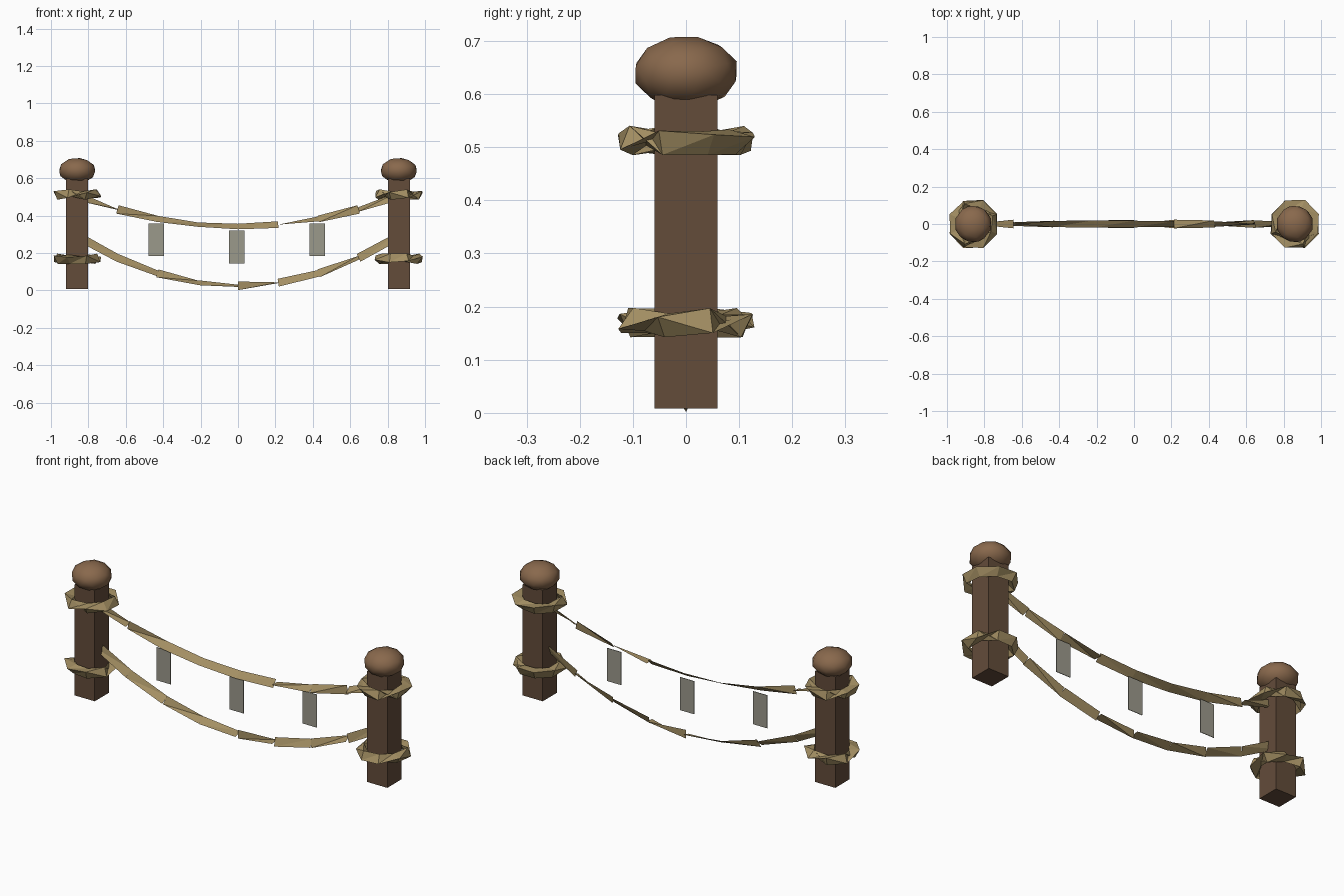
import bpy, bmesh, math, random
from mathutils import Matrix, Vector

random.seed(4)
if "Cube" in bpy.data.objects:
    bpy.data.objects.remove(bpy.data.objects["Cube"])


def material(name, rgb):
    m = bpy.data.materials.new(name)
    m.use_nodes = True
    m.diffuse_color = (*rgb, 1)
    bsdf = m.node_tree.nodes["Principled BSDF"]
    bsdf.inputs["Base Color"].default_value = (*rgb, 1)
    bsdf.inputs["Roughness"].default_value = 0.9
    return m


POST = material("dark_wood", (0.125, 0.072, 0.042))
KNOB = material("light_wood", (0.25, 0.14, 0.073))
ROPE = material("rope_tan", (0.37, 0.275, 0.125))
CLOTH = material("grey_cloth", (0.33, 0.32, 0.26))


def finish(bm, name, mat, smooth=False):
    mesh = bpy.data.meshes.new(name)
    bm.to_mesh(mesh)
    bm.free()
    mesh.materials.append(mat)
    for p in mesh.polygons:
        p.use_smooth = smooth
    ob = bpy.data.objects.new(name, mesh)
    bpy.context.collection.objects.link(ob)
    return ob


def box(name, centre, size, mat):
    bm = bmesh.new()
    bmesh.ops.create_cube(bm, size=1, matrix=Matrix.Translation(centre) @ Matrix.Diagonal((*size, 1)))
    return finish(bm, name, mat)


def rope_ring(name, x, z, sides=8, radius=0.11, tube=0.031):
    """Coil of three-sided rope whose section twists at every corner."""
    bm = bmesh.new()
    loops = []
    for i in range(sides):
        a = math.tau * (i + 0.5) / sides
        twist = random.choice((0.5, 1.5)) * math.pi + random.uniform(-0.3, 0.3)
        loop = []
        for k in range(3):
            t = twist + math.tau * k / 3
            r = radius + tube * math.cos(t)
            loop.append(bm.verts.new((x + r * math.cos(a), r * math.sin(a), z + tube * 0.9 * math.sin(t))))
        # Start each section at its outermost corner so neighbours join cleanly
        far = max(range(3), key=lambda k: (loop[k].co.xy - Vector((x, 0))).length)
        loops.append(loop[far:] + loop[:far])
    for i in range(sides):
        a, b = loops[i], loops[(i + 1) % sides]
        for k in range(3):
            n = (k + 1) % 3
            bm.faces.new((a[k], b[k], b[n]))
            bm.faces.new((a[k], b[n], a[n]))
    bmesh.ops.recalc_face_normals(bm, faces=bm.faces)
    return finish(bm, name, ROPE)


def hanging_rope(name, low, sag, twists, span=0.86, width=0.046):
    """Sagging rope of separate flat strips, each turned from one angle to another."""
    bm = bmesh.new()
    step = 2 * span / len(twists)
    for i, turn in enumerate(twists):
        ends = []
        for j in (0, 1):
            x = -span + step * (i + j)
            slope = math.atan(2 * sag * x)
            a = math.radians(turn[j])
            side = Vector((-math.sin(slope) * math.cos(a), math.sin(a), math.cos(slope) * math.cos(a)))
            mid = Vector((x, 0, low + sag * x * x))
            ends.append([bm.verts.new(mid + side * s * width / 2) for s in (-1, 1)])
        (a0, a1), (b0, b1) = ends
        bm.faces.new((a0, b0, b1))
        bm.faces.new((a0, b1, a1))
    return finish(bm, name, ROPE)


# Posts with knobs and rope coils
for side, x in (("right", -0.86), ("left", 0.86)):
    box(side + "_post", (x, 0, 0.303), (0.118, 0.118, 0.59), POST)
    bm = bmesh.new()
    bmesh.ops.create_icosphere(bm, subdivisions=2, radius=1)
    bmesh.ops.transform(bm, verts=bm.verts, matrix=Matrix.Translation((x, 0, 0.641))
                        @ Matrix.Diagonal((0.1, 0.1, 0.069, 1)) @ Matrix.Rotation(0.3, 4, "X"))
    finish(bm, side + "_knob", KNOB, smooth=True)
    rope_ring(side + "_upper_coil", x, 0.513)
    rope_ring(side + "_lower_coil", x, 0.17)

# Ropes slung between the posts
hanging_rope("upper_rope", 0.342, 0.22, (
    (0, 85), (0, 45), (45, 60), (60, 50), (50, 40), (90, 55), (40, 5), (60, 20)))
hanging_rope("lower_rope", 0.025, 0.36, (
    (10, 30), (25, 50), (20, 60), (55, 75), (0, 85), (25, 40), (20, 65), (10, 25)))

# Cloth tags hanging below the upper rope
for name, x, z in (("right", -0.437, 0.272), ("middle", -0.007, 0.232), ("left", 0.423, 0.272)):
    box(name + "_tag", (x, 0, z), (0.083, 0.003, 0.175), CLOTH)
